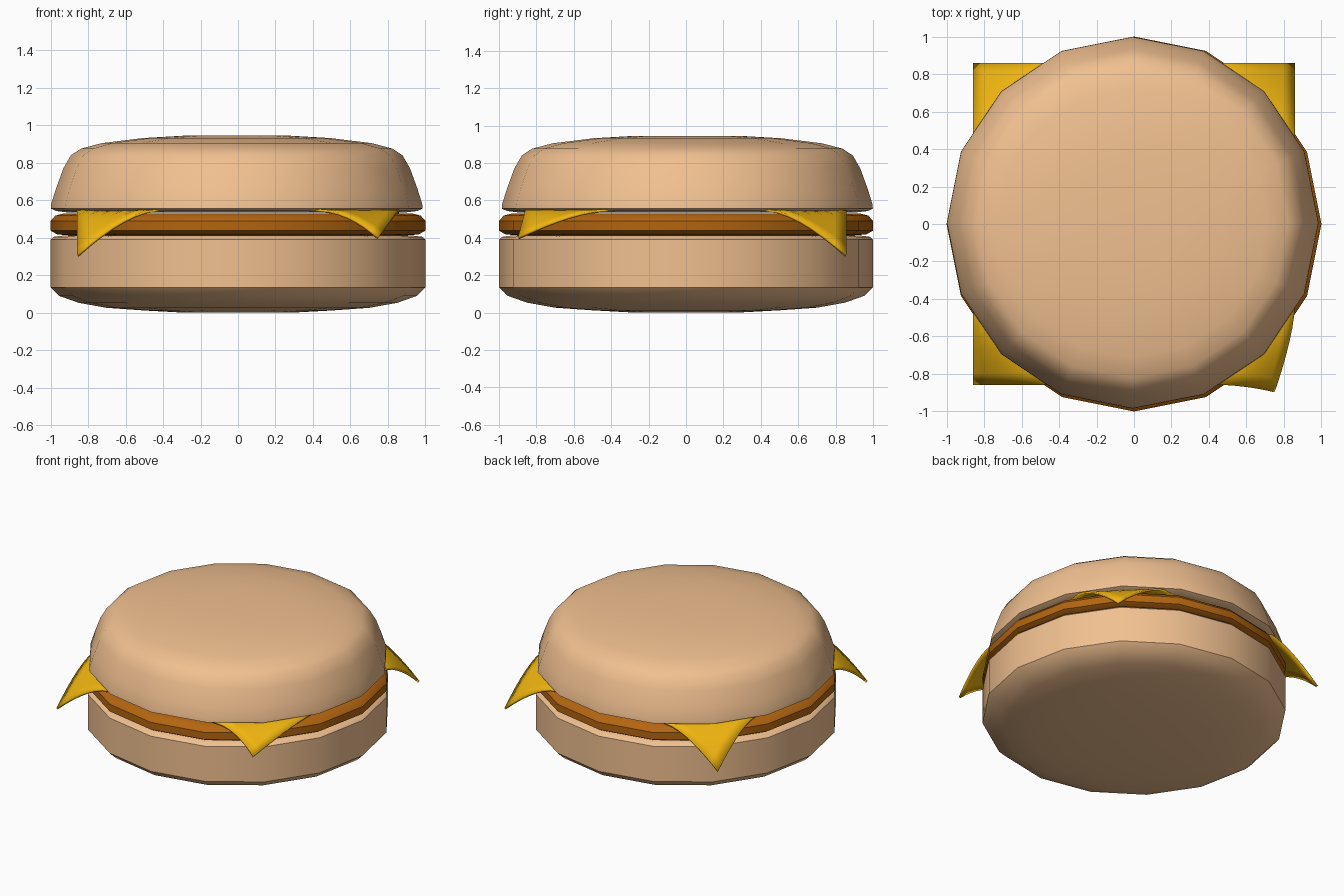
import bpy, bmesh, math

if "Cube" in bpy.data.objects:
    bpy.data.objects.remove(bpy.data.objects["Cube"])

SIDES = 16


def material(name, rgb):
    m = bpy.data.materials.new(name)
    m.diffuse_color = (*rgb, 1)
    m.use_nodes = True
    m.node_tree.nodes["Principled BSDF"].inputs["Base Color"].default_value = m.diffuse_color
    return m


def finish(bm, name, mat):
    bmesh.ops.recalc_face_normals(bm, faces=bm.faces)
    me = bpy.data.meshes.new(name)
    bm.to_mesh(me)
    bm.free()
    me.materials.append(mat)
    ob = bpy.data.objects.new(name, me)
    bpy.context.collection.objects.link(ob)
    bpy.ops.object.select_all(action='DESELECT')
    ob.select_set(True)
    bpy.context.view_layer.objects.active = ob
    bpy.ops.object.shade_smooth_by_angle(angle=math.radians(40))
    return ob


def lathe(name, profile, mat):
    """Revolve (radius, z) points around z and cap both ends."""
    bm = bmesh.new()
    rings = [[bm.verts.new((r * math.cos(2 * math.pi * i / SIDES),
                            r * math.sin(2 * math.pi * i / SIDES), z))
              for i in range(SIDES)] for r, z in profile]
    for a, b in zip(rings, rings[1:]):
        for i in range(SIDES):
            j = (i + 1) % SIDES
            bm.faces.new((a[i], a[j], b[j], b[i]))
    bm.faces.new(rings[0])
    bm.faces.new(rings[-1])
    return finish(bm, name, mat)


bread = material("bread", (0.88, 0.53, 0.28))
meat = material("meat", (0.45, 0.13, 0.005))
yellow = material("cheese", (0.87, 0.46, 0.005))

# buns and patty
lathe("bottom_bun", [(0.28, 0.0), (0.5, 0.012), (0.7, 0.026), (0.85, 0.053), (0.955, 0.09),
                     (1, 0.135), (1, 0.39), (0.985, 0.405), (0.93, 0.412)], bread)
lathe("patty", [(0.9, 0.413), (0.965, 0.418), (1, 0.438), (1, 0.49),
                (0.975, 0.518), (0.93, 0.53)], meat)
top = lathe("top_bun", [(0.9, 0.535), (0.965, 0.543), (0.992, 0.556), (0.99, 0.58), (0.965, 0.66),
                        (0.925, 0.77), (0.885, 0.84), (0.83, 0.876), (0.72, 0.905),
                        (0.5, 0.932), (0.28, 0.945)], bread)
top.location = (-0.007, 0.007, 0)

# cheese slice: a square sheet whose corners droop past the patty
bm = bmesh.new()
bmesh.ops.create_grid(bm, x_segments=28, y_segments=28, size=0.858)
for v in bm.verts:
    x, y = v.co.x, v.co.y
    bend = max(0, (abs(x) + abs(y) - 1.30) / 0.416) ** 1.55
    v.co.z = 0.553
    if x > 0 and y < 0:      # this corner curls further inward
        v.co.x -= 0.108 * bend
        v.co.y -= 0.04 * bend
        v.co.z -= 0.15 * bend
    else:
        v.co.z -= 0.245 * bend
cheese = finish(bm, "cheese_slice", yellow)
solid = cheese.modifiers.new("thickness", 'SOLIDIFY')
solid.thickness = 0.014
solid.offset = -1
